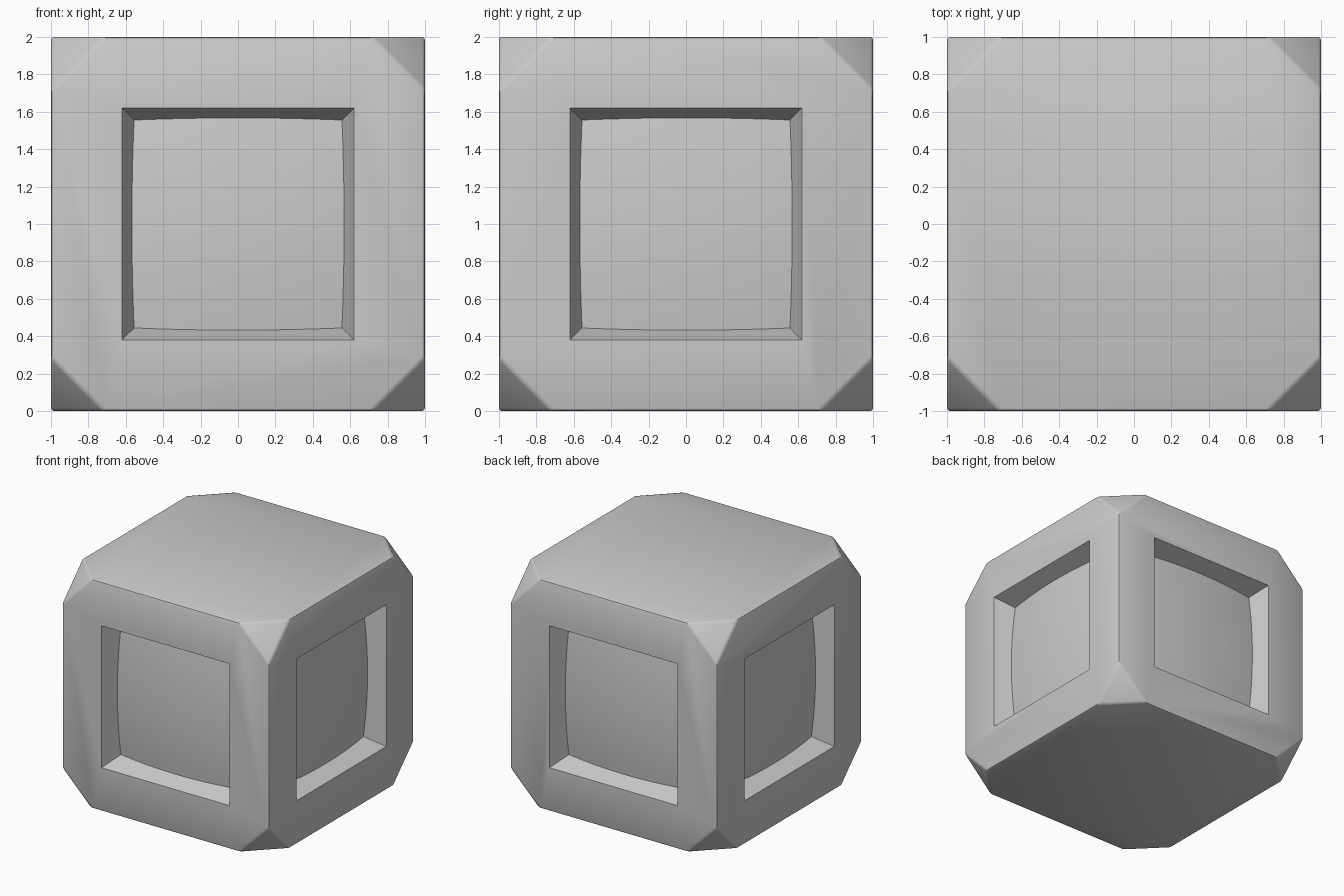
import bpy, bmesh, math
from mathutils import Matrix, Vector

if "Cube" in bpy.data.objects:
    bpy.data.objects.remove(bpy.data.objects["Cube"])

MID = 1.0  # height of the block centre


def to_object(name, bm):
    bmesh.ops.recalc_face_normals(bm, faces=bm.faces)
    mesh = bpy.data.meshes.new(name)
    bm.to_mesh(mesh)
    bm.free()
    obj = bpy.data.objects.new(name, mesh)
    bpy.context.collection.objects.link(obj)
    return obj


def activate(obj):
    bpy.ops.object.select_all(action='DESELECT')
    obj.select_set(True)
    bpy.context.view_layer.objects.active = obj


def smooth(obj, degrees):
    activate(obj)
    bpy.ops.object.shade_smooth_by_angle(angle=math.radians(degrees))


# block with cut-off corners and slightly worn edges
bm = bmesh.new()
bmesh.ops.create_cube(bm, size=2)
bmesh.ops.bevel(bm, geom=bm.verts[:], offset=0.285, segments=1, affect='VERTICES')
bmesh.ops.bevel(bm, geom=bm.edges[:], offset=0.018, segments=2, profile=0.5, affect='EDGES')
bmesh.ops.translate(bm, verts=bm.verts, vec=(0, 0, MID))
block = to_object("stone_block", bm)

for i, side in enumerate(("front", "right", "back", "left")):
    turn = Matrix.Translation((0, 0, MID)) @ Matrix.Rotation(i * math.pi / 2, 4, 'Z')

    # tapered cutter for the recess
    bm = bmesh.new()
    bmesh.ops.create_cube(bm, size=2)
    for v in bm.verts:
        outer = v.co.y < 0
        half = 0.655 if outer else 0.53
        v.co = Vector((v.co.x * half, -1.1 if outer else -0.75, v.co.z * half))
    bmesh.ops.transform(bm, matrix=turn, verts=bm.verts)
    cutter = to_object("recess_cutter", bm)
    cutter.hide_render = True
    activate(block)
    mod = block.modifiers.new("recess", 'BOOLEAN')
    mod.operation = 'DIFFERENCE'
    mod.solver = 'EXACT'
    mod.object = cutter
    bpy.ops.object.modifier_apply(modifier=mod.name)
    bpy.data.objects.remove(cutter)

    # gently bulging panel at the bottom of the recess
    bm = bmesh.new()
    bmesh.ops.create_grid(bm, x_segments=12, y_segments=12, size=0.585)
    for v in bm.verts:
        x, z = v.co.x, v.co.y
        depth = 0.11 + 0.035 * ((x / 0.565) ** 2 + (z / 0.565) ** 2)
        v.co = Vector((x, depth - 1, z))
    bmesh.ops.transform(bm, matrix=turn, verts=bm.verts)
    panel = to_object(side + "_panel", bm)
    outward = turn.to_3x3() @ Vector((0, -1, 0))
    if panel.data.polygons[0].normal.dot(outward) < 0:
        panel.data.flip_normals()
    smooth(panel, 60)

smooth(block, 35)
